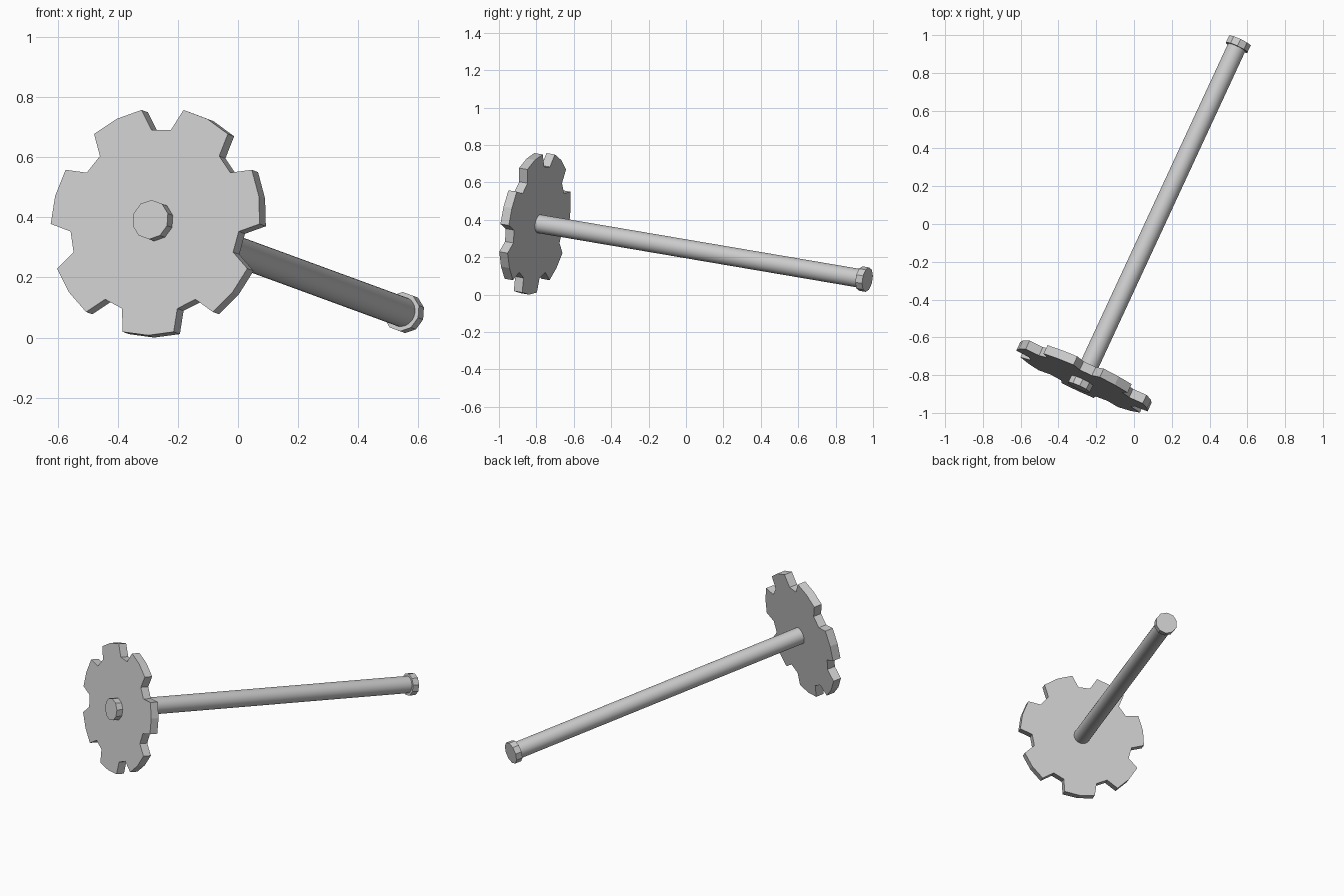
import bpy, bmesh, math
from mathutils import Vector, Matrix

if "Cube" in bpy.data.objects:
    bpy.data.objects.remove(bpy.data.objects["Cube"])

# Frame of the tilted axle: origin at the centre of the gear's front face
origin = Vector((-0.275, -0.83, 0.386))
end = Vector((0.56, 0.97, 0.08))
length = (end - origin).length
d = (end - origin).normalized()
u = d.cross(Vector((0, 0, 1))).normalized()
v = u.cross(d)
frame = Matrix((u, v, d)).transposed().to_4x4()
frame.translation = origin


def polar(r, deg):
    a = math.radians(deg)
    return (r * math.cos(a), r * math.sin(a))


def ring(r, n, start=90):
    return [polar(r, start + 360 * i / n) for i in range(n)]


def extrude(name, outline, t0, t1, smooth=False):
    """Solid prism from a 2D outline, between two distances along the axle."""
    bm = bmesh.new()
    low = [bm.verts.new((x, y, t0)) for x, y in outline]
    high = [bm.verts.new((x, y, t1)) for x, y in outline]
    n = len(outline)
    bm.faces.new(low[::-1])
    bm.faces.new(high)
    for i in range(n):
        j = (i + 1) % n
        f = bm.faces.new((low[i], low[j], high[j], high[i]))
        f.smooth = smooth
    bmesh.ops.recalc_face_normals(bm, faces=bm.faces)
    if smooth:
        for e in bm.edges:
            e.smooth = e.calc_face_angle(0) < math.radians(40)
    mesh = bpy.data.meshes.new(name)
    bm.to_mesh(mesh)
    bm.free()
    ob = bpy.data.objects.new(name, mesh)
    ob.matrix_world = frame
    bpy.context.collection.objects.link(ob)
    return ob


# Gear with seven broad teeth: each step is a notch floor then a tooth crown
teeth = 7
pitch = 360 / teeth
outline = []
for k in range(teeth):
    notch = 90 + k * pitch
    outline += [polar(0.31, notch - 6.6), polar(0.31, notch + 6.6),
                polar(0.383, notch + 11.6), polar(0.383, notch + pitch / 2),
                polar(0.383, notch + pitch - 11.6)]
extrude("gear", outline, 0, 0.05)

# Axle
extrude("axle", ring(0.05, 32), 0.0, length - 0.02, smooth=True)

# Retaining caps at both ends
extrude("front_cap", ring(0.066, 10), -0.04, 0.01)
extrude("end_cap", ring(0.066, 10), length - 0.04, length)
